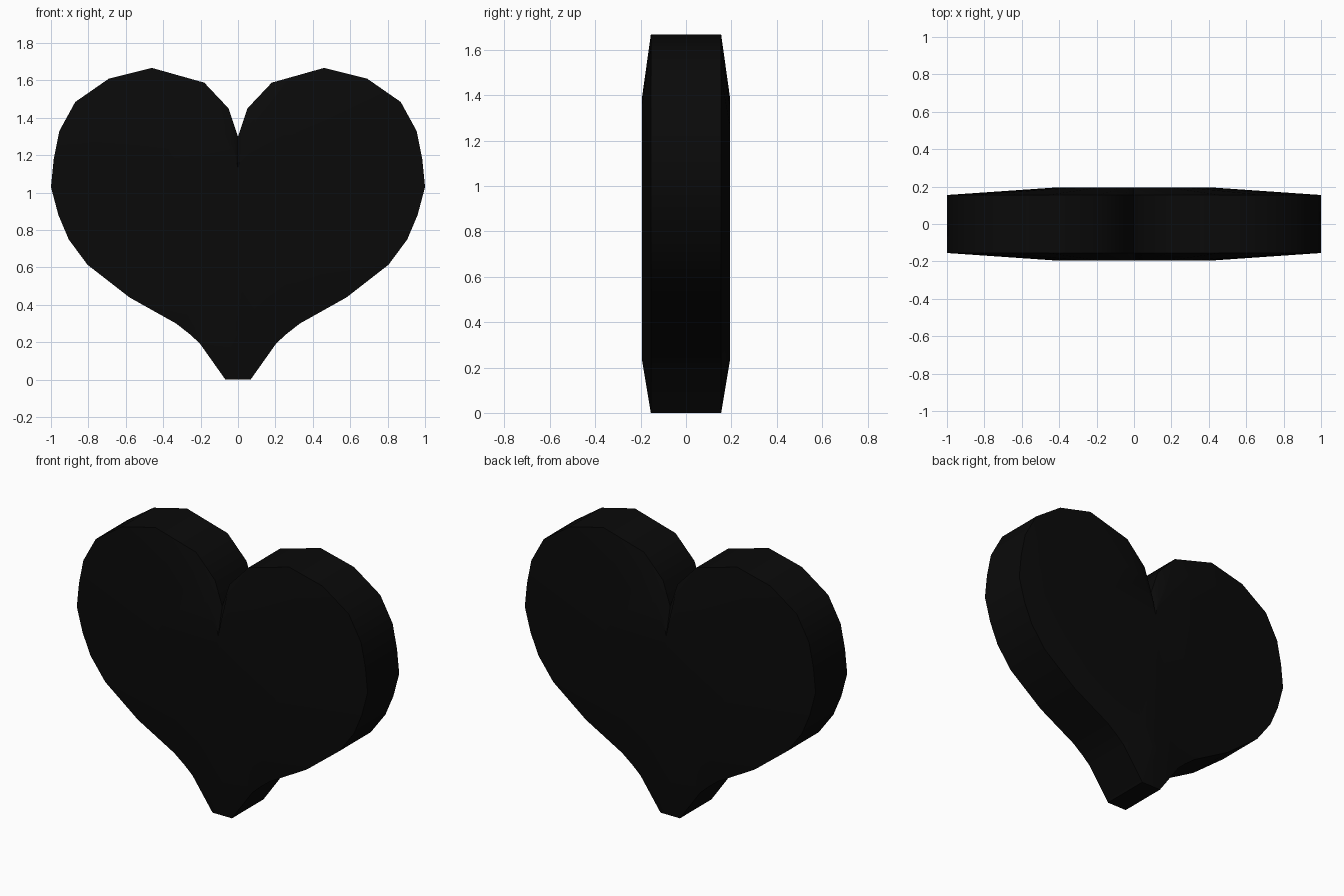
import bpy, bmesh, math

if "Cube" in bpy.data.objects:
    bpy.data.objects.remove(bpy.data.objects["Cube"])

# Right half of the heart outline (x, z), from notch to foot
half = [(0, 1.30), (0.05, 1.45), (0.18, 1.588), (0.46, 1.667), (0.69, 1.61),
        (0.87, 1.485), (0.955, 1.33), (0.985, 1.18), (1.0, 1.03), (0.96, 0.88),
        (0.905, 0.75), (0.805, 0.615), (0.58, 0.44), (0.33, 0.30),
        (0.26, 0.245), (0.205, 0.195), (0.067, 0.0)]
outline = half + [(-x, z) for x, z in reversed(half[1:])]
inner = [(x * 0.42, 0.24 + z * 0.685) for x, z in outline]

bm = bmesh.new()


def ring(points, y):
    return [bm.verts.new((x, y, z)) for x, z in points]


# Rim band with gently raised front and back faces
rings = [ring(inner, -0.195), ring(outline, -0.155),
         ring(outline, 0.155), ring(inner, 0.195)]
n = len(outline)
for a, b in zip(rings, rings[1:]):
    for i in range(n):
        j = (i + 1) % n
        bm.faces.new((a[i], a[j], b[j], b[i]))
bm.faces.new(rings[0])
bm.faces.new(rings[-1])
bmesh.ops.recalc_face_normals(bm, faces=bm.faces)

mesh = bpy.data.meshes.new("heart")
bm.to_mesh(mesh)
bm.free()
heart = bpy.data.objects.new("heart", mesh)
bpy.context.collection.objects.link(heart)

# Black finish
mat = bpy.data.materials.new("black")
mat.diffuse_color = (0.003, 0.003, 0.003, 1)
mat.use_nodes = True
mat.node_tree.nodes["Principled BSDF"].inputs["Base Color"].default_value = mat.diffuse_color
mesh.materials.append(mat)

bpy.context.view_layer.objects.active = heart
heart.select_set(True)
bpy.ops.object.shade_smooth_by_angle(angle=math.radians(35))
